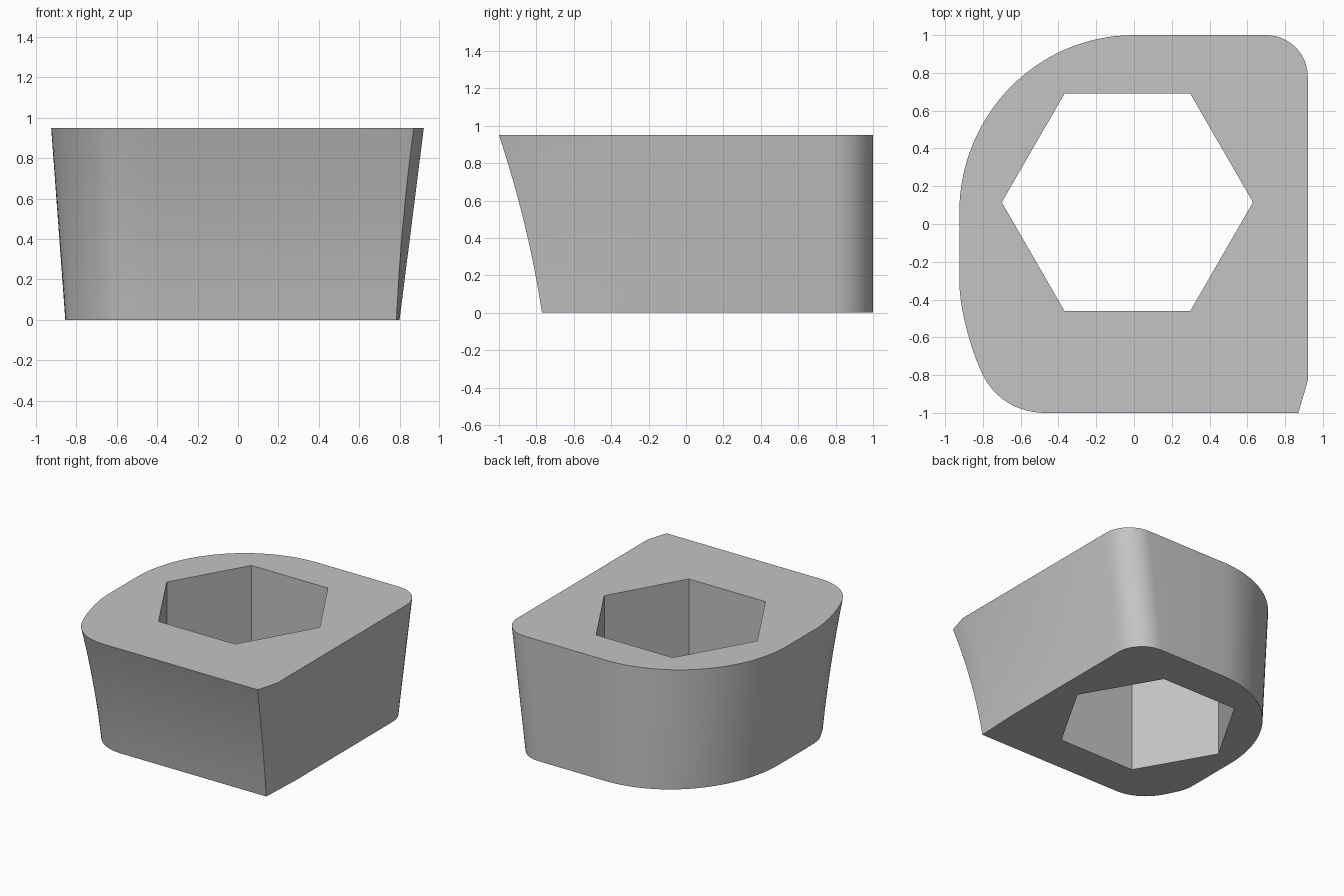
import bpy, bmesh, math
from mathutils import Vector

cube = bpy.data.objects.get("Cube")
if cube:
    bpy.data.objects.remove(cube, do_unlink=True)

HEIGHT = 0.95
LEVELS = 12


def lerp(a, b, t):
    return a + (b - a) * t


def bezier(p, steps):
    """Points along a cubic curve, leaving out its start."""
    pts = []
    for i in range(1, steps + 1):
        t = i / steps
        s = 1 - t
        pts.append(p[0] * s**3 + p[1] * 3 * s * s * t + p[2] * 3 * s * t * t + p[3] * t**3)
    return pts


def quarter(cx, cy, rx, ry, start, steps):
    """Quarter ellipse, counterclockwise from the start angle."""
    return [Vector((cx + rx * math.cos(start + math.pi / 2 * i / steps),
                    cy + ry * math.sin(start + math.pi / 2 * i / steps)))
            for i in range(steps + 1)]


def section(t):
    """Outline of the body at a fraction t of its height."""
    flare = lerp(t * t, t, 0.63)           # the front flares out as it rises
    front = lerp(-0.77, -1.0, flare)
    right = lerp(0.80, 0.92, t)
    left = lerp(-0.855, -0.925, t)
    nose = Vector((lerp(0.785, 0.87, lerp(t * t, t, 0.5)), front))
    pts = [nose, Vector((right, lerp(-0.42, -0.83, t)))]
    pts += quarter(right - 0.22, 0.78, 0.22, 0.22, 0, 12)
    pts += quarter(0, 0.06, -left, 0.94, math.pi / 2, 32)
    # Two-stage rounding of the front corner on the low-x side
    a = Vector((left, -0.3))
    b = Vector((lerp(-0.785, -0.80, t), front + 0.2))
    c = Vector((-0.47, front))
    bend = Vector((0.06, -0.12))
    pts.append(a)
    pts += bezier((a, a - Vector((0, 0.15)), b - bend, b), 10)
    pts += bezier((b, b + bend, c - Vector((0.15, 0)), c), 12)
    return [(p.x, p.y) for p in pts]


def hexagon():
    return [(-0.035 + 0.665 * math.cos(math.pi / 3 * i),
             0.115 + 0.665 * math.sin(math.pi / 3 * i)) for i in range(6)]


def loft(bm, rings):
    """Skin a stack of closed rings with quads."""
    for low, high in zip(rings, rings[1:]):
        n = len(low)
        for i in range(n):
            j = (i + 1) % n
            bm.faces.new((low[i], low[j], high[j], high[i]))


def add_ring(bm, pts, z):
    return [bm.verts.new((x, y, z)) for x, y in pts]


def ring_edges(bm, ring):
    return [bm.edges.get((ring[i - 1], ring[i])) for i in range(len(ring))]


# Flared outer wall and straight hexagonal bore
bm = bmesh.new()
wall = [add_ring(bm, section(k / LEVELS), HEIGHT * k / LEVELS) for k in range(LEVELS + 1)]
bore = [add_ring(bm, hexagon(), z) for z in (0, HEIGHT)]
loft(bm, wall)
loft(bm, bore)

# Flat top and bottom around the bore
for end in (0, -1):
    edges = ring_edges(bm, wall[end]) + ring_edges(bm, bore[end])
    bmesh.ops.triangle_fill(bm, use_beauty=True, use_dissolve=False, edges=edges)
bmesh.ops.recalc_face_normals(bm, faces=bm.faces)

mesh = bpy.data.meshes.new("socket_block")
bm.to_mesh(mesh)
bm.free()
block = bpy.data.objects.new("socket_block", mesh)
bpy.context.collection.objects.link(block)

# Plain grey
grey = bpy.data.materials.new("plain_grey")
grey.use_nodes = True
colour = (0.55, 0.55, 0.55, 1)
grey.diffuse_color = colour
grey.node_tree.nodes["Principled BSDF"].inputs["Base Color"].default_value = colour
mesh.materials.append(grey)

# Smooth curves, crisp rims
bpy.ops.object.select_all(action="DESELECT")
block.select_set(True)
bpy.context.view_layer.objects.active = block
bpy.ops.object.shade_smooth_by_angle(angle=math.radians(30))
